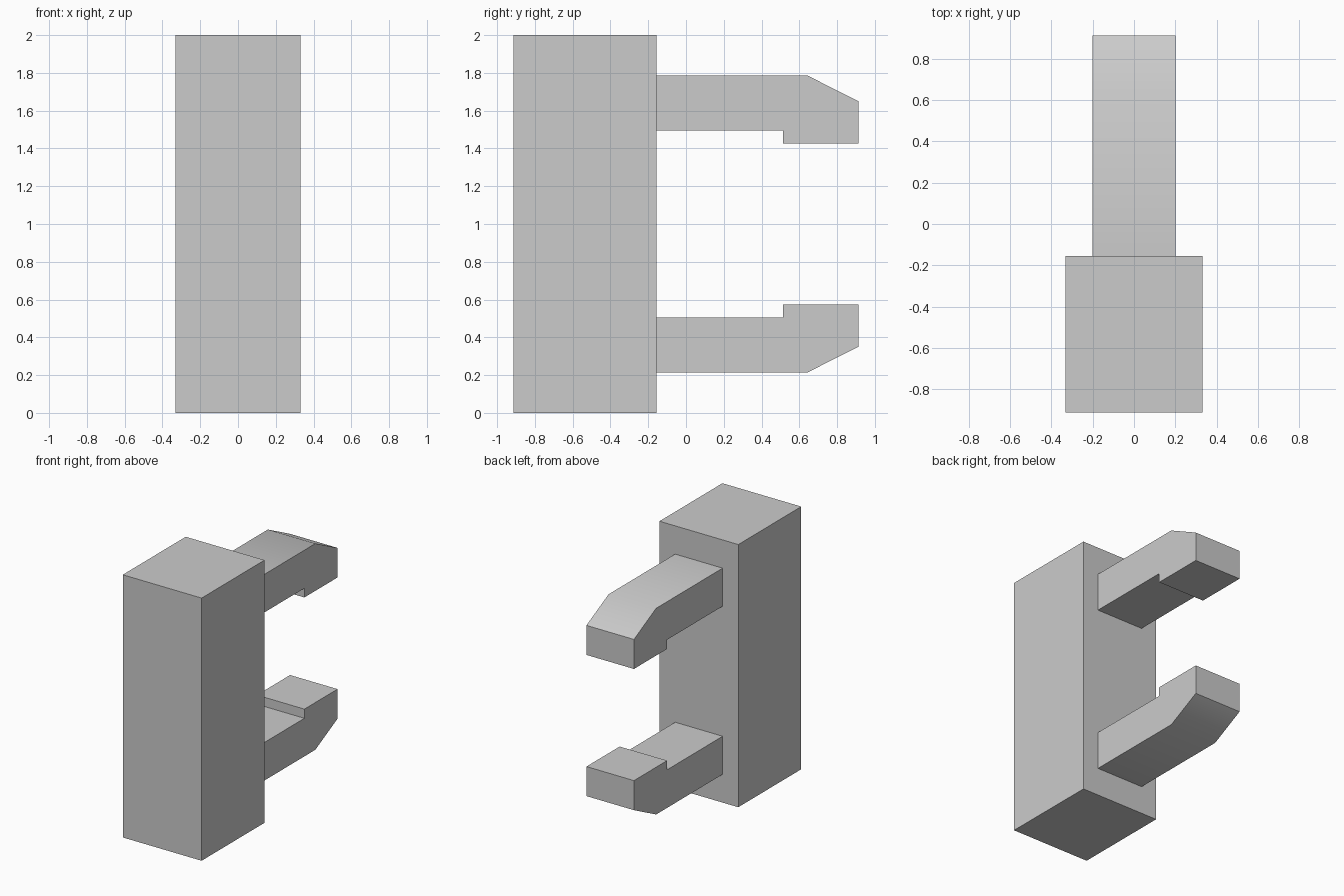
import bpy
import bmesh
import math

old = bpy.data.objects.get("Cube")
if old:
    bpy.data.objects.remove(old, do_unlink=True)

# One plain grey for everything
grey = bpy.data.materials.new("light grey")
grey.use_nodes = True
colour = (0.6, 0.6, 0.6, 1)
grey.diffuse_color = colour
grey.node_tree.nodes["Principled BSDF"].inputs["Base Color"].default_value = colour


def extrude_profile(name, profile, half_width):
    """Extrude a (y, z) outline symmetrically along x."""
    bm = bmesh.new()
    face = bm.faces.new([bm.verts.new((-half_width, y, z)) for y, z in profile])
    result = bmesh.ops.extrude_face_region(bm, geom=[face])
    verts = [v for v in result["geom"] if isinstance(v, bmesh.types.BMVert)]
    bmesh.ops.translate(bm, verts=verts, vec=(2 * half_width, 0, 0))
    bmesh.ops.recalc_face_normals(bm, faces=bm.faces)
    mesh = bpy.data.meshes.new(name)
    bm.to_mesh(mesh)
    bm.free()
    mesh.materials.append(grey)
    obj = bpy.data.objects.new(name, mesh)
    bpy.context.collection.objects.link(obj)
    # Soften the shallow bend, keep the square edges sharp
    bpy.ops.object.select_all(action='DESELECT')
    obj.select_set(True)
    bpy.context.view_layer.objects.active = obj
    bpy.ops.object.shade_smooth_by_angle(angle=math.radians(30))
    return obj


# Upright block
FRONT, BACK, HEIGHT = -0.912, -0.155, 2.0
extrude_profile("upright_block", [(FRONT, 0), (BACK, 0), (BACK, HEIGHT), (FRONT, HEIGHT)], 0.332)

# Hooked arms, mirrored about mid height
arm = [(BACK, 0.215), (0.645, 0.215), (0.912, 0.35), (0.912, 0.575),
       (0.513, 0.575), (0.513, 0.505), (BACK, 0.505)]
extrude_profile("lower_arm", arm, 0.2)
extrude_profile("upper_arm", [(y, HEIGHT - z) for y, z in arm], 0.2)
